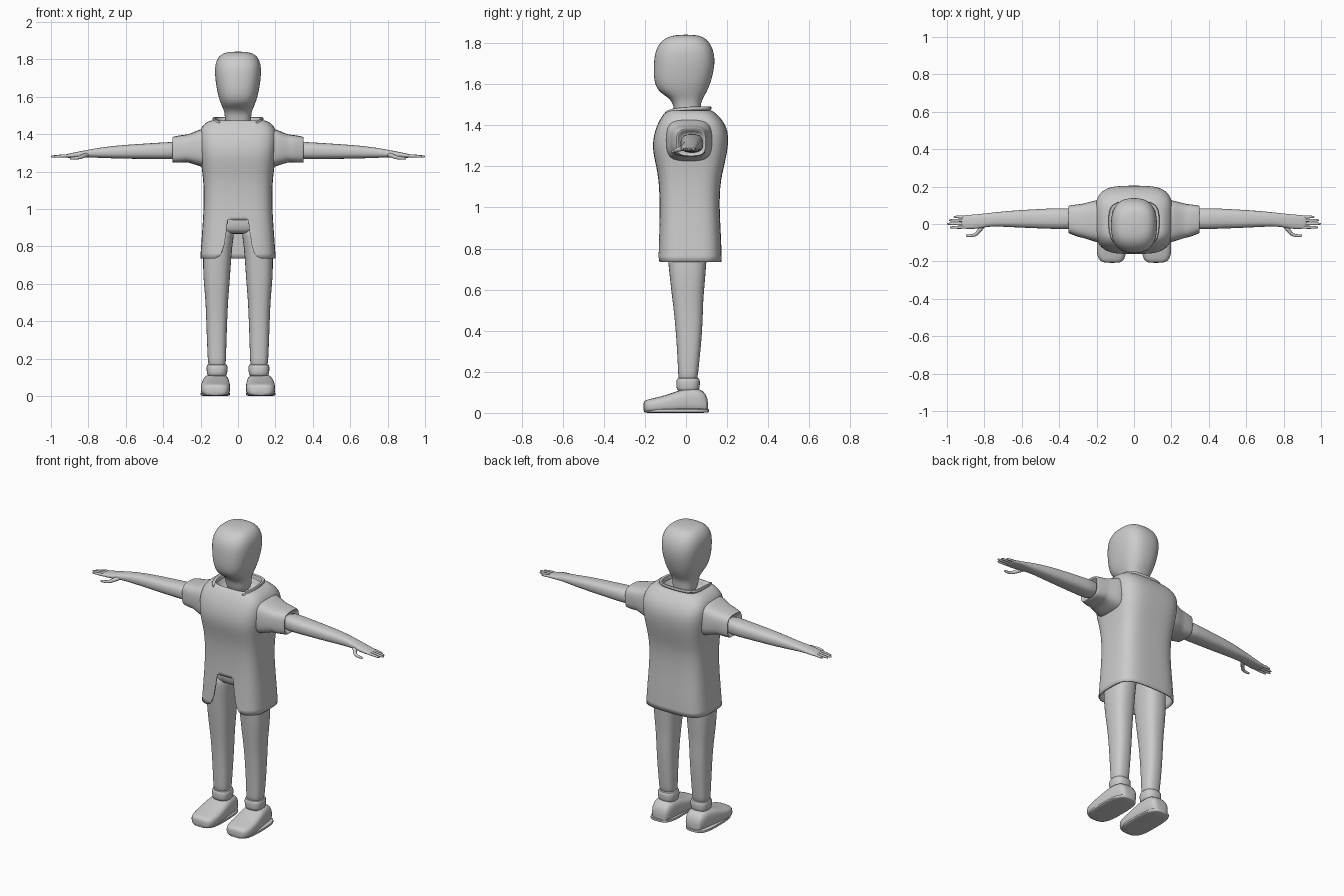
import bpy, bmesh, math
from mathutils import Vector

grey = bpy.data.materials.new("plain grey")
grey.diffuse_color = (0.6, 0.6, 0.6, 1)


def finish(bm, name, subdiv=0, angle=50):
    bmesh.ops.recalc_face_normals(bm, faces=bm.faces)
    me = bpy.data.meshes.new(name)
    bm.to_mesh(me)
    bm.free()
    ob = bpy.data.objects.new(name, me)
    bpy.context.collection.objects.link(ob)
    me.materials.append(grey)
    if subdiv:
        ob.modifiers.new("smooth", "SUBSURF").levels = subdiv
        ob.modifiers["smooth"].render_levels = subdiv
    bpy.ops.object.select_all(action="DESELECT")
    bpy.context.view_layer.objects.active = ob
    ob.select_set(True)
    bpy.ops.object.shade_smooth_by_angle(angle=math.radians(angle))
    return ob


def loft(name, axis, rings, n=16, power=2.6, subdiv=1, caps=(True, True), flip=1):
    """Rings are (position along axis, u min, u max, v min, v max); superellipse sections."""
    bm = bmesh.new()
    loops = []
    for t, u0, u1, v0, v1 in rings:
        loop = []
        for i in range(n):
            a = 2 * math.pi * (i + 0.5) / n
            c, s = math.cos(a), math.sin(a)
            u = (u0 + u1) / 2 + (u1 - u0) / 2 * math.copysign(abs(c) ** (2 / power), c)
            v = (v0 + v1) / 2 + (v1 - v0) / 2 * math.copysign(abs(s) ** (2 / power), s)
            co = {"x": (t * flip, u, v), "y": (u * flip, t, v), "z": (u * flip, v, t)}[axis]
            loop.append(bm.verts.new(co))
        loops.append(loop)
    for a, b in zip(loops, loops[1:]):
        for i in range(n):
            j = (i + 1) % n
            bm.faces.new((a[i], a[j], b[j], b[i]))
    for cap, loop in zip(caps, (loops[0], loops[-1])):
        if cap:
            bm.faces.new(loop)
    return finish(bm, name, subdiv)


def tube(name, points, radii, flip=1):
    """Round tapered tube along a path lying roughly in a horizontal plane."""
    bm = bmesh.new()
    pts = [Vector((p[0] * flip, p[1], p[2])) for p in points]
    loops = []
    for i, p in enumerate(pts):
        d = (pts[min(i + 1, len(pts) - 1)] - pts[max(i - 1, 0)]).normalized()
        side = d.cross(Vector((0, 0, 1))).normalized()
        up = side.cross(d)
        loops.append([bm.verts.new(p + radii[i] * (side * math.cos(k * math.pi / 4)
                      + up * math.sin(k * math.pi / 4))) for k in range(8)])
    for a, b in zip(loops, loops[1:]):
        for i in range(8):
            bm.faces.new((a[i], a[(i + 1) % 8], b[(i + 1) % 8], b[i]))
    bm.faces.new(loops[0])
    bm.faces.new(loops[-1])
    return finish(bm, name, 1)


# Head and neck
loft("head", "z", [
    (1.42, -.07, .07, -.055, .075), (1.50, -.07, .07, -.06, .07),
    (1.535, -.08, .08, -.085, .085), (1.565, -.095, .095, -.14, .105),
    (1.62, -.112, .112, -.16, .127), (1.70, -.125, .125, -.16, .145),
    (1.77, -.127, .127, -.152, .137), (1.82, -.105, .105, -.115, .105),
    (1.842, -.06, .06, -.06, .06)], subdiv=2)

# Coat body: open hem, recessed neckline
coat = loft("coat", "z", [
    (.735, -.203, .203, -.138, .175), (.85, -.195, .195, -.133, .172),
    (1.0, -.184, .184, -.128, .163), (1.12, -.184, .184, -.132, .167),
    (1.20, -.192, .192, -.145, .186), (1.29, -.205, .205, -.167, .206),
    (1.37, -.213, .213, -.155, .208), (1.43, -.205, .205, -.128, .177),
    (1.468, -.168, .168, -.10, .135), (1.477, -.13, .13, -.085, .112),
    (1.455, -.108, .108, -.075, .098), (1.42, -.09, .09, -.06, .085)],
    n=24, power=3.6, subdiv=2, caps=(False, True))
shell = coat.modifiers.new("cloth", "SOLIDIFY")
shell.thickness = 0.008
shell.offset = -1

# Front opening cut through the hem
half = [(.055, .94), (.062, .88), (.073, .81), (.084, .77), (.10, .745), (.13, .733), (.13, .70)]
outline = half + [(-x, z) for x, z in reversed(half)]
bm = bmesh.new()
near = [bm.verts.new((x, -.30, z)) for x, z in outline]
far = [bm.verts.new((x, 0, z)) for x, z in outline]
bm.faces.new(near)
bm.faces.new(far)
for i in range(len(near)):
    j = (i + 1) % len(near)
    bm.faces.new((near[i], near[j], far[j], far[i]))
cutter = finish(bm, "opening_cutter")
cutter.hide_render = True
cutter.hide_set(True)
cut = coat.modifiers.new("opening", "BOOLEAN")
cut.operation = "DIFFERENCE"
cut.solver = "EXACT"
cut.object = cutter

# Collar: flared band around the back and sides, dipping to the front ends
bm = bmesh.new()
path = [(-.085, -.095, 1.452), (-.115, -.075, 1.466), (-.124, .0, 1.476), (-.12, .075, 1.478),
        (-.09, .108, 1.478), (0, .114, 1.478)]
path += [(-x, y, z) for x, y, z in reversed(path[:-1])]
rows = []
for x, y, z in path:
    rows.append([bm.verts.new(((x * s), (y - .01) * s + .01, z + h))
                 for s, h in ((.93, -.02), (.97, .017), (1.12, .014), (1.14, .003), (1.0, -.014))])
for a, b in zip(rows, rows[1:]):
    for i in range(5):
        bm.faces.new((a[i], a[(i + 1) % 5], b[(i + 1) % 5], b[i]))
bm.faces.new(rows[0])
bm.faces.new(rows[-1])
finish(bm, "collar", 1)

# Trouser hips
loft("trouser_hips", "z", [
    (.865, -.11, .11, -.075, .08), (.885, -.165, .165, -.10, .11),
    (.95, -.17, .17, -.105, .125), (1.05, -.16, .16, -.095, .12)], power=3)

for side, s in (("left", 1), ("right", -1)):
    # Trouser leg
    loft(side + "_trouser_leg", "z", [
        (.14, .066, .158, -.038, .054), (.18, .064, .162, -.038, .058),
        (.32, .060, .168, -.045, .074), (.45, .055, .172, -.055, .083),
        (.54, .050, .177, -.066, .084), (.62, .042, .186, -.076, .092),
        (.75, .035, .19, -.09, .102), (.86, .022, .178, -.10, .11),
        (.93, .01, .165, -.10, .11)], flip=s)
    # Ankle cuff
    loft(side + "_ankle_cuff", "z", [
        (.10, .064, .16, -.036, .056), (.117, .058, .166, -.046, .066),
        (.13, .056, .168, -.048, .068), (.155, .054, .17, -.048, .069),
        (.168, .058, .166, -.044, .065), (.172, .07, .155, -.03, .05)], flip=s)
    # Shoe body, lofted from heel to toe
    loft(side + "_shoe", "y", [
        (.108, .085, .145, .01, .05), (.10, .063, .168, .0, .09),
        (.07, .052, .178, -.002, .122), (.0, .046, .188, -.002, .122),
        (-.05, .042, .196, -.002, .104), (-.11, .040, .201, -.002, .083),
        (-.17, .042, .20, -.002, .070), (-.20, .058, .182, .0, .062),
        (-.208, .08, .155, .01, .05)], power=3.2, flip=s)
    # Flat sole
    loft(side + "_sole", "z", [
        (.0, .046, .197, -.203, .112), (.003, .042, .201, -.207, .114),
        (.018, .042, .201, -.207, .114), (.022, .05, .193, -.2, .108)],
        n=24, power=3.2, flip=s)
    # Sleeve, widening into the shoulder
    loft(side + "_sleeve", "x", [
        (.15, -.105, .135, 1.21, 1.44), (.20, -.10, .13, 1.225, 1.43),
        (.25, -.083, .116, 1.243, 1.405), (.28, -.072, .108, 1.25, 1.397),
        (.29, -.074, .108, 1.246, 1.398), (.345, -.052, .10, 1.246, 1.388),
        (.353, -.05, .098, 1.249, 1.385), (.351, -.038, .088, 1.26, 1.375),
        (.32, -.035, .085, 1.265, 1.37)], power=3.4, flip=s)
    # Forearm and palm
    loft(side + "_arm", "x", [
        (.30, -.032, .088, 1.262, 1.365), (.40, -.028, .086, 1.265, 1.356),
        (.55, -.023, .079, 1.267, 1.347), (.68, -.016, .070, 1.27, 1.337),
        (.77, -.012, .060, 1.274, 1.323), (.82, -.024, .054, 1.276, 1.313),
        (.87, -.028, .05, 1.274, 1.303), (.91, -.026, .047, 1.272, 1.295),
        (.925, -.02, .042, 1.276, 1.29)], flip=s)
    # Fingers
    for name, y, tip in (("little", .038, .965), ("ring", .020, .99),
                         ("middle", .001, 1.0), ("index", -.018, .985)):
        tube(f"{side}_{name}_finger", [(.89, y * .9, 1.284), (.93, y, 1.284), (tip - .02, y, 1.281),
             (tip - .004, y, 1.28), (tip, y, 1.28)], (.009, .009, .0075, .006, .003), s)
    # Thumb
    tube(side + "_thumb", [(.80, -.005, 1.29), (.825, -.03, 1.285), (.838, -.052, 1.277),
         (.86, -.063, 1.272), (.892, -.063, 1.27), (.90, -.06, 1.27)],
         (.013, .013, .011, .009, .008, .004), s)
